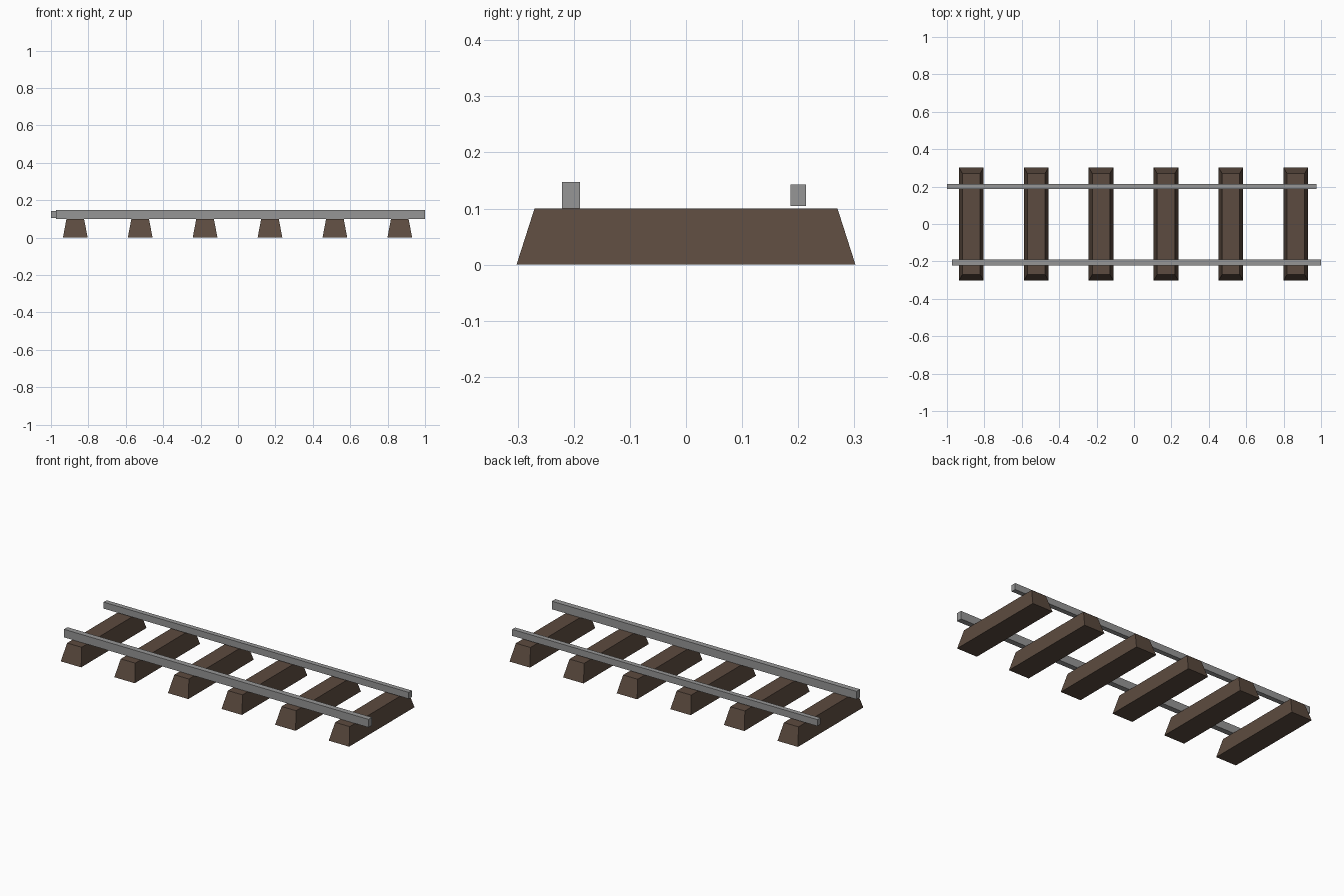
import bpy
import bmesh
from mathutils import Vector

if "Cube" in bpy.data.objects:
    bpy.data.objects.remove(bpy.data.objects["Cube"], do_unlink=True)


def make_material(name, rgb):
    mat = bpy.data.materials.new(name)
    mat.use_nodes = True
    color = (*rgb, 1.0)
    mat.diffuse_color = color
    mat.node_tree.nodes["Principled BSDF"].inputs["Base Color"].default_value = color
    return mat


def make_block(name, low, high, mat, top_inset=(0, 0)):
    """Box between two corners, with the top face optionally drawn in."""
    low, high = Vector(low), Vector(high)
    center, size = (low + high) / 2, high - low
    bm = bmesh.new()
    bmesh.ops.create_cube(bm, size=1)
    for v in bm.verts:
        is_top = v.co.z > 0
        v.co = v.co * size
        if is_top:
            v.co.x -= top_inset[0] if v.co.x > 0 else -top_inset[0]
            v.co.y -= top_inset[1] if v.co.y > 0 else -top_inset[1]
    mesh = bpy.data.meshes.new(name)
    bm.to_mesh(mesh)
    bm.free()
    mesh.materials.append(mat)
    obj = bpy.data.objects.new(name, mesh)
    obj.location = center
    bpy.context.collection.objects.link(obj)
    return obj


wood = make_material("dark_brown_wood", (0.107, 0.070, 0.050))
steel = make_material("grey_steel", (0.305, 0.305, 0.305))

# Tapered wooden sleepers, evenly spaced
count, first_x, spacing = 6, -0.87, 0.347
for i in range(count):
    x = first_x + i * spacing
    make_block(f"sleeper_{i + 1}", (x - 0.066, -0.302, 0), (x + 0.066, 0.302, 0.1),
               wood, top_inset=(0.019, 0.032))

# Two rails, slightly offset lengthwise; the back one is thinner
make_block("front_rail", (-0.972, -0.221, 0.1), (1.0, -0.189, 0.147), steel)
make_block("back_rail", (-1.0, 0.186, 0.105), (0.975, 0.214, 0.143), steel)
